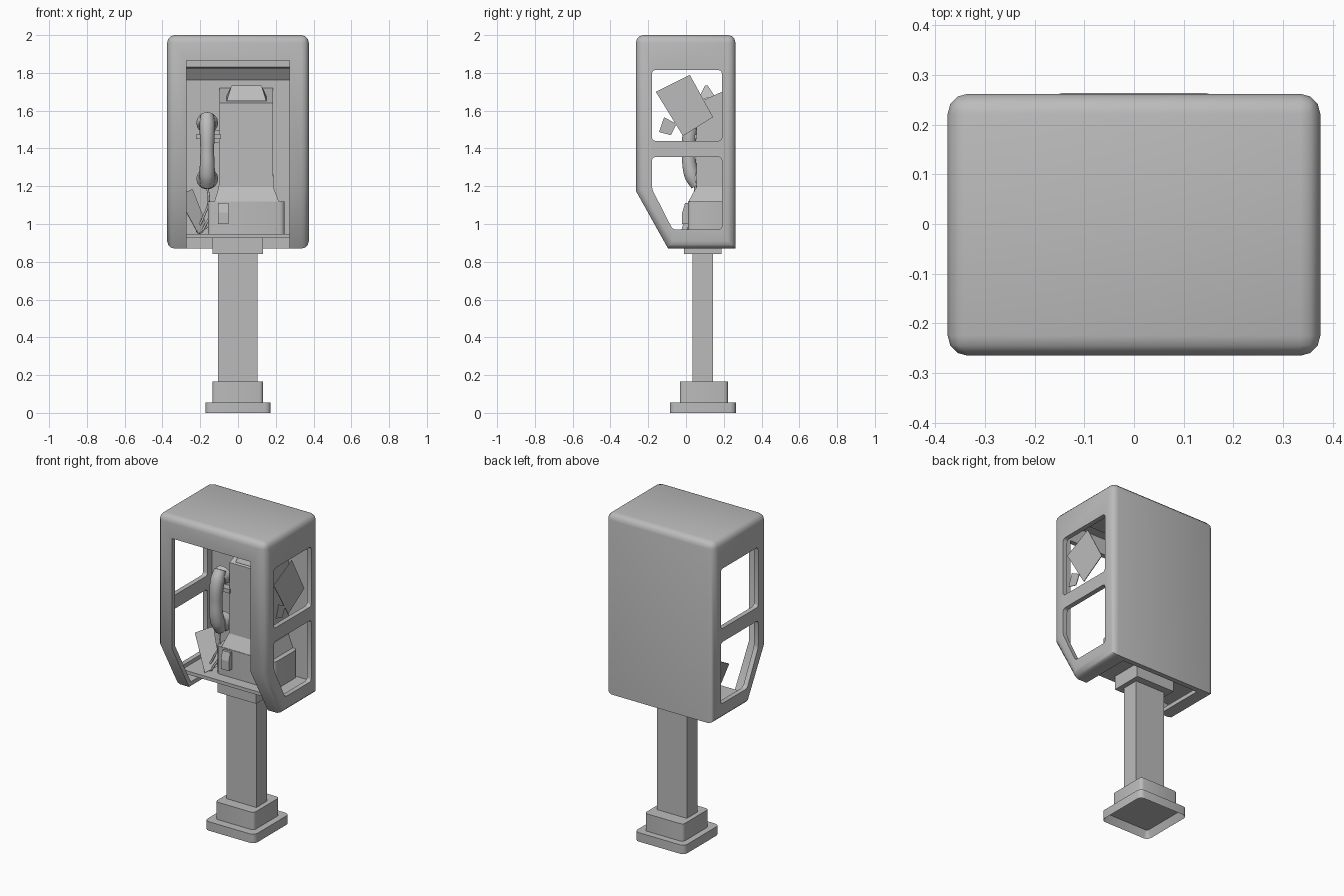
import bpy, bmesh, math
from mathutils import Vector

if "Cube" in bpy.data.objects:
    bpy.data.objects.remove(bpy.data.objects["Cube"])

grey = bpy.data.materials.new("plain_grey")
grey.use_nodes = True
COLOUR = (0.5, 0.5, 0.5, 1)
grey.diffuse_color = COLOUR
grey.node_tree.nodes["Principled BSDF"].inputs["Base Color"].default_value = COLOUR


def finish(name, bm, smooth=None):
    bmesh.ops.recalc_face_normals(bm, faces=bm.faces[:])
    mesh = bpy.data.meshes.new(name)
    bm.to_mesh(mesh)
    bm.free()
    mesh.materials.append(grey)
    ob = bpy.data.objects.new(name, mesh)
    bpy.context.collection.objects.link(ob)
    if smooth:
        shade(ob, smooth)
    return ob


def shade(ob, angle=35):
    bpy.ops.object.select_all(action="DESELECT")
    ob.select_set(True)
    bpy.context.view_layer.objects.active = ob
    bpy.ops.object.shade_smooth_by_angle(angle=math.radians(angle))


def bevel(bm, keep, width, segments=3):
    edges = [e for e in bm.edges if keep(*[v.co for v in e.verts])]
    bmesh.ops.bevel(bm, geom=edges, offset=width, segments=segments,
                    profile=0.5, affect="EDGES", clamp_overlap=True)


def prism_mesh(profile, x0, x1):
    """Extrude a (y, z) profile along x."""
    bm = bmesh.new()
    face = bm.faces.new([bm.verts.new((x0, y, z)) for y, z in profile])
    grown = bmesh.ops.extrude_face_region(bm, geom=[face])["geom"]
    bmesh.ops.translate(bm, vec=(x1 - x0, 0, 0),
                        verts=[v for v in grown if isinstance(v, bmesh.types.BMVert)])
    bmesh.ops.recalc_face_normals(bm, faces=bm.faces[:])
    return bm


def box(name, x, y, z, round_width=0, hollow=0):
    """Box with rounded upright edges and an optional recess underneath."""
    bm = prism_mesh([(y[0], z[0]), (y[1], z[0]), (y[1], z[1]), (y[0], z[1])], *x)
    if round_width:
        bevel(bm, lambda a, b: abs(a.z - b.z) > 1e-4, round_width)
    if hollow:
        bottom = min(bm.faces, key=lambda f: f.calc_center_median().z)
        bmesh.ops.inset_region(bm, faces=[bottom], thickness=0.02)
        bmesh.ops.translate(bm, vec=(0, 0, hollow), verts=bottom.verts[:])
    return finish(name, bm, 40 if round_width else None)


def cut(ob, cutters):
    for c in cutters:
        m = ob.modifiers.new("cut", "BOOLEAN")
        m.operation, m.solver, m.object = "DIFFERENCE", "EXACT", c
    graph = bpy.context.evaluated_depsgraph_get()
    mesh = bpy.data.meshes.new_from_object(ob.evaluated_get(graph))
    ob.modifiers.clear()
    ob.data = mesh
    for c in cutters:
        bpy.data.objects.remove(c)


def across(a, b):
    return abs(a.x - b.x) > 1e-4


def tube(name, points, radius, scales=None):
    cu = bpy.data.curves.new(name, "CURVE")
    cu.dimensions = "3D"
    cu.bevel_depth, cu.bevel_resolution, cu.use_fill_caps = radius, 3, True
    cu.resolution_u = 6
    sp = cu.splines.new("BEZIER")
    sp.bezier_points.add(len(points) - 1)
    for i, p in enumerate(points):
        bp = sp.bezier_points[i]
        bp.co = p
        bp.handle_left_type = bp.handle_right_type = "AUTO"
        bp.radius = scales[i] if scales else 1
    cu.materials.append(grey)
    ob = bpy.data.objects.new(name, cu)
    bpy.context.collection.objects.link(ob)
    bpy.ops.object.select_all(action="DESELECT")
    ob.select_set(True)
    bpy.context.view_layer.objects.active = ob
    bpy.ops.object.convert(target="MESH")
    shade(bpy.context.object, 40)


def sheet(name, points):
    """Thin flat panel from its corners."""
    bm = bmesh.new()
    face = bm.faces.new([bm.verts.new(p) for p in points])
    face.normal_update()
    n = face.normal * 0.004
    grown = bmesh.ops.extrude_face_region(bm, geom=[face])["geom"]
    bmesh.ops.translate(bm, vec=n, verts=[v for v in grown if isinstance(v, bmesh.types.BMVert)])
    return finish(name, bm)


# Stand
box("base_plate", (-0.173, 0.173), (-0.085, 0.264), (0, 0.056), 0.03, 0.045)
box("base_block", (-0.135, 0.133), (-0.033, 0.222), (0.05, 0.165), 0.02)
box("column", (-0.105, 0.103), (0.035, 0.142), (0.16, 0.86))
box("column_bracket", (-0.135, 0.133), (-0.01, 0.187), (0.84, 0.93))

# Hood: rounded shell, hollowed, with an open front and side windows
bm = prism_mesh([(-0.265, 2), (0.262, 2), (0.262, 0.87), (-0.095, 0.87), (-0.265, 1.175)],
                -0.375, 0.375)
bevel(bm, lambda a, b: not (a.z < 0.9 and b.z < 0.9 and a.y > 0.2 and b.y > 0.2)
      and not (across(a, b) and min(a.z, b.z) < 1.5), 0.04)
hood = finish("hood", bm)
inside = finish("inside_cutter", prism_mesh(
    [(-0.235, 1.965), (0.235, 1.965), (0.235, 0.895), (-0.077, 0.895), (-0.235, 1.182)],
    -0.345, 0.345))
opening = finish("opening_cutter", prism_mesh(
    [(-0.4, 1.865), (0.23, 1.865), (0.23, 0.7), (-0.4, 0.7)], -0.273, 0.273))
cutters = [inside, opening]
for profile in ([(-0.18, 1.815), (0.19, 1.815), (0.19, 1.44), (-0.18, 1.44)],
                [(-0.18, 1.355), (0.19, 1.355), (0.19, 0.97), (-0.07, 0.97), (-0.18, 1.185)]):
    bm = prism_mesh(profile, -0.6, 0.6)
    bevel(bm, across, 0.018)
    cutters.append(finish("window_cutter", bm))
cut(hood, cutters)
shade(hood, 40)

# Inside of the hood
box("shelf", (-0.346, 0.346), (-0.06, 0.236), (0.926, 0.947))
finish("lamp_cover", prism_mesh([(0, 1.97), (0, 1.83), (0.19, 1.82), (0.236, 1.76), (0.236, 1.97)],
                                -0.346, 0.346))

# Telephone body: flared foot, upright case and sloped top
box("telephone_box", (-0.16, 0.247), (0.01, 0.236), (0.945, 1.12), 0.025)
bm = bmesh.new()
rings = []
for x0, x1, y, z_front, z_back in ((-0.125, 0.217, 0.012, 1.118, 1.118),
                                   (-0.102, 0.187, 0.055, 1.195, 1.195),
                                   (-0.097, 0.184, 0.055, 1.64, 1.72)):
    rings.append([bm.verts.new(p) for p in ((x0, y, z_front), (x1, y, z_front),
                                            (x1, 0.236, z_back), (x0, 0.236, z_back))])
for low, high in zip(rings, rings[1:]):
    for i in range(4):
        j = (i + 1) % 4
        bm.faces.new((low[i], low[j], high[j], high[i]))
bm.faces.new(rings[0][::-1])
bm.faces.new(rings[-1])
finish("telephone_case", bm)

bm = prism_mesh([(0.06, 1.65), (0.1, 1.733), (0.115, 1.733), (0.15, 1.68)], -0.06, 0.15)
for v in bm.verts:
    if v.co.z > 1.7:
        v.co.x += 0.025 if v.co.x < 0 else -0.025
finish("top_cap", bm)

box("coin_return", (-0.105, -0.05), (-0.02, 0.015), (1.0, 1.06))
finish("coin_return_hood", prism_mesh([(-0.005, 1.11), (0.015, 1.11), (0.015, 1.06), (-0.02, 1.06)],
                                      -0.105, -0.05))

# Handset, its cradle and cord
HX = -0.163
tube("handset_grip", [(HX, 0.06, 1.575), (HX, 0.03, 1.52), (HX, 0.015, 1.39),
                      (HX, 0.03, 1.26), (HX, 0.06, 1.205)], 0.036, (1, 1.15, 1, 1.15, 1))
for name, z, tilt in (("earpiece", 1.53, 0.25), ("mouthpiece", 1.245, -0.25)):
    bm = bmesh.new()
    bmesh.ops.create_cone(bm, cap_ends=True, segments=16, radius1=0.044, radius2=0.058, depth=0.045)
    ob = finish(name, bm, 40)
    ob.location = (HX, 0.07, z)
    ob.rotation_euler.x = -math.pi / 2 + tilt
box("cradle", (-0.222, -0.09), (0.045, 0.13), (1.45, 1.475))
box("cradle_arm", (-0.19, -0.09), (0.09, 0.15), (1.43, 1.495))
tube("cord", [(HX, 0.05, 1.2), (-0.155, 0.04, 1.12), (-0.19, 0.02, 1.02),
              (-0.21, 0.01, 0.955), (-0.17, 0.02, 1.0), (-0.14, 0.05, 1.06)], 0.006)

# Loose leaflet and window stickers
sheet("leaflet", [Vector(p) for p in ((-0.24, 0.1, 1.185), (-0.16, 0.05, 0.98),
                                      (-0.21, -0.03, 0.949), (-0.32, 0.03, 1.15))])
stickers = {"large_sticker": ((-0.16, 1.7), (0.02, 1.79), (0.143, 1.566), (-0.016, 1.466)),
            "small_sticker": ((-0.116, 1.565), (-0.143, 1.487), (-0.08, 1.47), (-0.05, 1.53))}
for name, corners in stickers.items():
    sheet(name, [(0.36, y, z) for y, z in corners])
